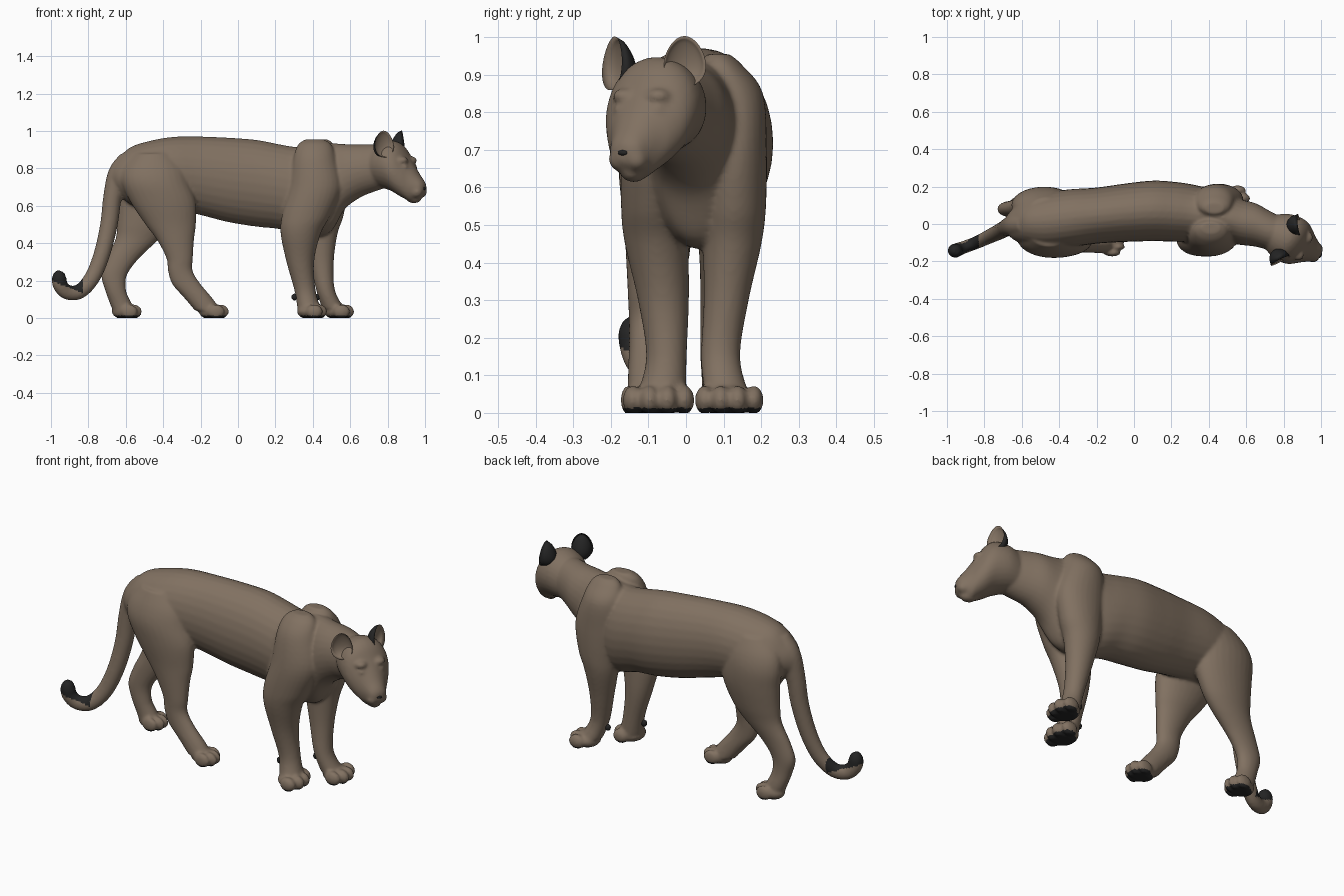
import bpy, bmesh, math
from mathutils import Vector, Matrix

if "Cube" in bpy.data.objects:
    bpy.data.objects.remove(bpy.data.objects["Cube"])


def material(name, rgb):
    m = bpy.data.materials.new(name)
    m.diffuse_color = (*rgb, 1)
    m.use_nodes = True
    m.node_tree.nodes["Principled BSDF"].inputs["Base Color"].default_value = m.diffuse_color
    return m


FUR = material("brown fur", (0.22, 0.165, 0.12))
DARK = material("black markings", (0.018, 0.018, 0.018))
X, Y, Z = Vector((1, 0, 0)), Vector((0, 1, 0)), Vector((0, 0, 1))


def spline(rows, n=5):
    """Catmull-Rom through rows of numbers."""
    out = []
    for i in range(len(rows) - 1):
        p0, p1, p2 = rows[max(i - 1, 0)], rows[i], rows[i + 1]
        p3 = rows[min(i + 2, len(rows) - 1)]
        for k in range(n):
            t = k / n
            out.append([0.5 * (2 * b + (c - a) * t + (2 * a - 5 * b + 4 * c - d) * t * t
                               + (3 * b - a - 3 * c + d) * t ** 3)
                        for a, b, c, d in zip(p0, p1, p2, p3)])
    return out + [list(rows[-1])]


def loft(bm, rows, u, v=None, seg=28):
    """Skin ellipses (x, y, z, radius_u, radius_v); without v they follow the path."""
    rows = spline(rows)
    rings = []
    for i, (x, y, z, ru, rv) in enumerate(rows):
        w = v
        if w is None:
            a, b = rows[max(i - 1, 0)], rows[min(i + 1, len(rows) - 1)]
            w = (Vector(b[:3]) - Vector(a[:3])).cross(u).normalized()
        c = Vector((x, y, z))
        rings.append([bm.verts.new(c + u * ru * math.cos(k * math.tau / seg)
                                   + w * rv * math.sin(k * math.tau / seg))
                      for k in range(seg)])
    for r, s in zip(rings, rings[1:]):
        for k in range(seg):
            j = (k + 1) % seg
            bm.faces.new((r[k], r[j], s[j], s[k]))
    bm.faces.new(rings[0])
    bm.faces.new(rings[-1])


def ball(bm, c, r, yaw=0.0):
    bmesh.ops.create_uvsphere(bm, u_segments=20, v_segments=12, radius=1,
                              matrix=Matrix.Translation(c) @ Matrix.Rotation(yaw, 4, 'Z')
                              @ Matrix.Diagonal((*r, 1)))


def finish(bm, name, mats):
    bmesh.ops.recalc_face_normals(bm, faces=bm.faces[:])
    me = bpy.data.meshes.new(name)
    bm.to_mesh(me)
    bm.free()
    ob = bpy.data.objects.new(name, me)
    bpy.context.collection.objects.link(ob)
    for m in mats:
        me.materials.append(m)
    for p in me.polygons:
        p.use_smooth = True
    return ob


def paw(bm, xf, y, w):
    """Heel mass and four toes, toe tips at xf."""
    ball(bm, (xf - 0.09, y, 0.034), (0.07, w * 0.82, 0.042))
    for k in (-0.74, -0.26, 0.26, 0.74):
        back = 0.024 if abs(k) > 0.5 else 0
        ball(bm, (xf - 0.043 - back, y + k * w, 0.034), (0.045, w * 0.3, 0.039))


bm = bmesh.new()

# torso and neck
loft(bm, [(-.69, 0, .74, .03, .05), (-.65, 0, .755, .08, .085), (-.58, .01, .76, .12, .15),
          (-.48, .015, .76, .15, .185), (-.35, .03, .775, .155, .193), (-.2, .045, .76, .15, .21),
          (-.05, .06, .738, .156, .226), (.1, .07, .72, .162, .232), (.22, .065, .702, .16, .227),
          (.32, .055, .68, .155, .235), (.42, .04, .685, .145, .25), (.5, .03, .7, .13, .235),
          (.57, .01, .755, .122, .175), (.65, -.005, .785, .116, .143),
          (.72, -.033, .8, .106, .128), (.8, -.06, .81, .09, .11)], Y, Z)

# hind legs (near one steps forward, far one trails)
loft(bm, [(-.45, -.04, .88, .11, .08), (-.45, -.065, .8, .165, .095), (-.44, -.08, .72, .18, .1),
          (-.4, -.085, .62, .175, .093), (-.36, -.09, .5, .135, .075), (-.335, -.1, .42, .1, .06),
          (-.312, -.108, .32, .071, .047), (-.308, -.11, .25, .066, .042),
          (-.275, -.11, .18, .076, .042), (-.215, -.108, .11, .075, .046),
          (-.16, -.105, .04, .07, .052)], X, Y)
loft(bm, [(-.46, .06, .88, .11, .08), (-.47, .085, .8, .165, .095), (-.48, .1, .72, .175, .098),
          (-.48, .105, .62, .168, .09), (-.505, .1, .5, .142, .075), (-.54, .095, .42, .116, .06),
          (-.615, .085, .32, .087, .047), (-.662, .08, .23, .069, .042),
          (-.655, .08, .15, .056, .042), (-.628, .088, .08, .058, .046),
          (-.605, .09, .03, .06, .05)], X, Y)
paw(bm, -.05, -.105, .066)
paw(bm, -.515, .095, .066)

# front legs with shoulder blades
loft(bm, [(.41, -.02, .955, .05, .03), (.41, -.035, .925, .09, .06), (.41, -.055, .85, .115, .085),
          (.415, -.07, .7, .14, .1), (.365, -.083, .55, .13, .09), (.335, -.078, .45, .107, .085),
          (.333, -.06, .3, .074, .068), (.358, -.052, .15, .057, .054),
          (.38, -.065, .05, .062, .065)], X, Y)
loft(bm, [(.43, .085, .955, .05, .03), (.43, .095, .925, .085, .055), (.43, .12, .85, .11, .085),
          (.45, .125, .7, .135, .09), (.45, .128, .55, .115, .085), (.44, .123, .45, .092, .078),
          (.447, .107, .3, .065, .06), (.468, .092, .15, .05, .052),
          (.51, .108, .05, .06, .06)], X, Y)
paw(bm, .475, -.073, .092)
paw(bm, .62, .115, .088)

# tail with upturned tip
loft(bm, [(-.58, 0, .84, .06, .06), (-.635, -.005, .77, .06, .06), (-.67, -.015, .65, .05, .05),
          (-.69, -.025, .5, .045, .047), (-.728, -.045, .34, .042, .044),
          (-.78, -.07, .215, .038, .042), (-.845, -.1, .143, .036, .04),
          (-.91, -.125, .137, .036, .04), (-.95, -.14, .175, .037, .04),
          (-.955, -.143, .22, .036, .038), (-.945, -.143, .25, .02, .02)], Y)

# head, turned toward the viewer
YAW = math.radians(-28)
FWD = Vector((math.cos(YAW), math.sin(YAW), 0))
SIDE = Vector((-math.sin(YAW), math.cos(YAW), 0))


def head(s, t, z):
    return Vector((.83, -.08, z)) + FWD * s + SIDE * t


loft(bm, [(*head(s, 0, z), a, b) for s, z, a, b in (
    (-.14, .8, .07, .09), (-.07, .815, .115, .118), (0, .812, .13, .135), (.05, .785, .124, .135),
    (.09, .746, .1, .115), (.12, .717, .076, .1), (.15, .703, .058, .07),
    (.178, .695, .042, .042), (.19, .693, .02, .022))], SIDE, Z)
ball(bm, head(.125, 0, .643), (.045, .034, .03), YAW)          # chin
for t in (-1, 1):
    ball(bm, head(.152, t * .026, .675), (.036, .03, .033), YAW)  # muzzle
    ball(bm, head(.098, t * .054, .808), (.018, .02, .011), YAW)  # eyes
    ball(bm, head(.078, t * .05, .842), (.035, .035, .022), YAW)  # brows

body = finish(bm, "body", [FUR, DARK])

# fuse all masses into one skin
rm = body.modifiers.new("fuse", 'REMESH')
rm.mode = 'VOXEL'
rm.voxel_size = 0.0085
sm = body.modifiers.new("soften", 'SMOOTH')
sm.factor = 0.5
sm.iterations = 5
deps = bpy.context.evaluated_depsgraph_get()
skin = bpy.data.meshes.new_from_object(body.evaluated_get(deps))
body.modifiers.clear()
body.data = skin
skin.materials.clear()
skin.materials.append(FUR)
skin.materials.append(DARK)
for v in skin.vertices:
    v.co.z = max(v.co.z, 0)
skin.update()

# dark soles and tail tip
for p in skin.polygons:
    c = p.center
    p.use_smooth = True
    sole = c.z < 0.013
    tip = c.x < -.83 and c.z < .4 and c.z > .137 + .4 * (-.84 - c.x)
    p.material_index = 1 if sole or tip else 0


def ear(name, centre, angle, w, h):
    """Cupped ear: dark outer bowl, brown inner bowl, sharing a rim."""
    n = Vector((math.cos(angle), math.sin(angle), .1)).normalized()
    a = Z.cross(n).normalized()
    b = n.cross(a)
    bm = bmesh.new()
    seg, steps, rings = 28, 8, []
    for i in range(-steps + 1, steps):       # back centre -> rim -> front centre
        r = 1 - abs(i) / steps
        depth = .065 if i < 0 else .035
        ring = []
        for k in range(seg):
            th = k * math.tau / seg
            off = -depth * math.sqrt(max(0, 1 - r * r)) * (1 - .35 * r * math.sin(th))
            narrow = 1 - .18 * r * math.sin(th)
            ring.append(bm.verts.new(Vector(centre) + a * w * r * math.cos(th) * narrow
                                     + b * h * r * math.sin(th) + n * off))
        rings.append(ring)
    for i, (r, s) in enumerate(zip(rings, rings[1:])):
        for k in range(seg):
            j = (k + 1) % seg
            bm.faces.new((r[k], r[j], s[j], s[k])).material_index = 1 if i < steps - 1 else 0
    bm.faces.new(rings[0]).material_index = 1
    bm.faces.new(rings[-1])
    finish(bm, name, [FUR, DARK])


ear("near_ear", (.782, -.196, .93), YAW - math.radians(35), .056, .072)
ear("far_ear", (.882, -.003, .935), YAW + math.radians(35), .056, .068)

# nose and wrist pads
bm = bmesh.new()
ball(bm, head(.185, 0, .692), (.01, .016, .008), YAW)
finish(bm, "nose", [DARK])
for name, c in (("near_wrist_pad", (.302, -.06, .112)), ("far_wrist_pad", (.424, .088, .112))):
    bm = bmesh.new()
    ball(bm, c, (.016, .014, .018))
    finish(bm, name, [DARK])
